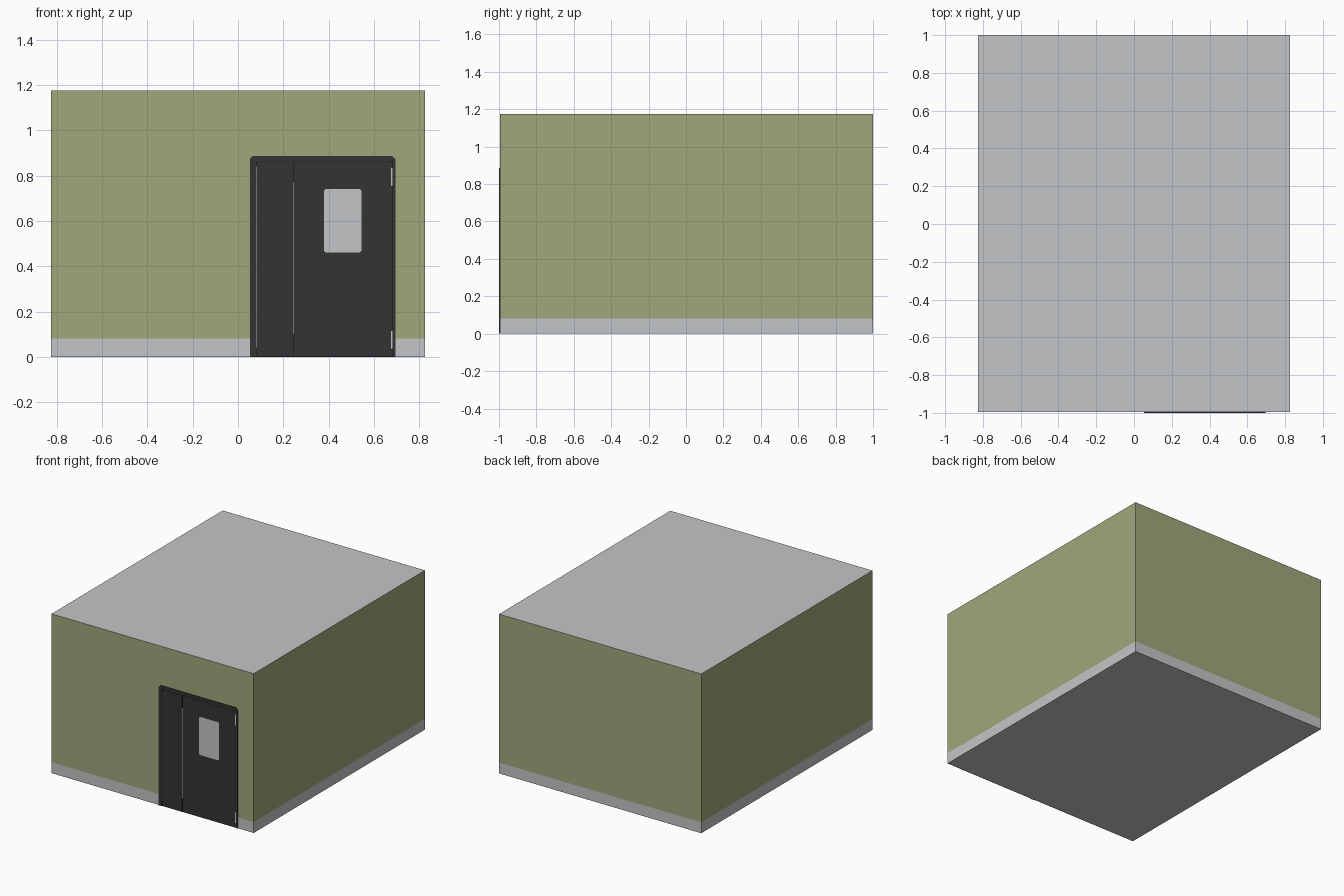
import bpy, bmesh
from mathutils import Vector

if "Cube" in bpy.data.objects:
    bpy.data.objects.remove(bpy.data.objects["Cube"])


def material(name, rgb):
    m = bpy.data.materials.new(name)
    m.diffuse_color = (*rgb, 1)
    m.use_nodes = True
    m.node_tree.nodes["Principled BSDF"].inputs["Base Color"].default_value = m.diffuse_color
    return m


OLIVE = material("olive wall", (0.358, 0.388, 0.198))
GREY = material("light grey", (0.552, 0.558, 0.571))
DARK = material("charcoal door", (0.034, 0.034, 0.034))
BLACK = material("black gap", (0.016, 0.016, 0.016))

FRONT = -0.995  # front wall plane; the door frame stands proud to y = -1


def finish(name, bm, mats):
    bmesh.ops.recalc_face_normals(bm, faces=bm.faces)
    me = bpy.data.meshes.new(name)
    bm.to_mesh(me)
    bm.free()
    for m in mats:
        me.materials.append(m)
    ob = bpy.data.objects.new(name, me)
    bpy.context.collection.objects.link(ob)
    return ob


def plate(name, outline, y0, y1, *mats):
    """Extrude an x/z outline from y0 back to y1."""
    bm = bmesh.new()
    face = bm.faces.new([bm.verts.new((x, y0, z)) for x, z in outline])
    ext = bmesh.ops.extrude_face_region(bm, geom=[face], use_keep_orig=True)
    for v in ext["geom"]:
        if isinstance(v, bmesh.types.BMVert):
            v.co.y = y1
    return finish(name, bm, mats)


def rect(x0, x1, z0, z1, c=0.0):
    """Rectangle outline with optional clipped corners."""
    if not c:
        return [(x0, z0), (x1, z0), (x1, z1), (x0, z1)]
    return [(x0 + c, z0), (x1 - c, z0), (x1, z0 + c), (x1, z1 - c),
            (x1 - c, z1), (x0 + c, z1), (x0, z1 - c), (x0, z0 + c)]


# Room block: olive walls, grey roof, floor and skirting band
bm = bmesh.new()
bmesh.ops.create_cube(bm, size=1)
for v in bm.verts:
    v.co = Vector((v.co.x * 1.65, FRONT if v.co.y < 0 else 1.0,
                   1.175 if v.co.z > 0 else 0.0))
bmesh.ops.bisect_plane(bm, geom=bm.verts[:] + bm.edges[:] + bm.faces[:],
                       plane_co=(0, 0, 0.08), plane_no=(0, 0, 1))
bm.normal_update()
for f in bm.faces:
    low = f.calc_center_median().z < 0.08
    f.material_index = 1 if low or abs(f.normal.z) > 0.5 else 0
finish("room_block", bm, [OLIVE, GREY])

# Door frame: one arch-shaped profile with clipped top corners
plate("door_frame",
      [(0.052, 0), (0.052, 0.873), (0.066, 0.887), (0.682, 0.887), (0.695, 0.873),
       (0.695, 0), (0.684, 0), (0.684, 0.863), (0.08, 0.863), (0.08, 0)],
      -1.0, FRONT + 0.001, DARK)

# Dark backing that shows in the gaps around the leaves
plate("door_gap", rect(0.08, 0.684, 0, 0.863), FRONT - 0.001, FRONT + 0.001, BLACK)

# Two door leaves, narrow and wide
for name, x0, x1 in (("narrow_leaf", 0.083, 0.243), ("wide_leaf", 0.248, 0.681)):
    plate(name, rect(x0, x1, 0.003, 0.86), FRONT - 0.003, FRONT + 0.001, DARK)

# Door window with clipped corners
plate("door_window", rect(0.38, 0.545, 0.46, 0.742, 0.009),
      FRONT - 0.004, FRONT, GREY)

# Hinges on the right edge
for i, z in enumerate((0.035, 0.755)):
    plate(f"hinge_{i + 1}", rect(0.676, 0.682, z, z + 0.08, 0.002),
          FRONT - 0.0045, FRONT, GREY)

# Thin edge seals, facing the opening
plate("frame_seal", rect(0.08, 0.0812, 0.04, 0.84), -0.9995, FRONT, GREY)
plate("leaf_seal", rect(0.243, 0.244, 0.1, 0.77), FRONT - 0.003, FRONT, GREY)
